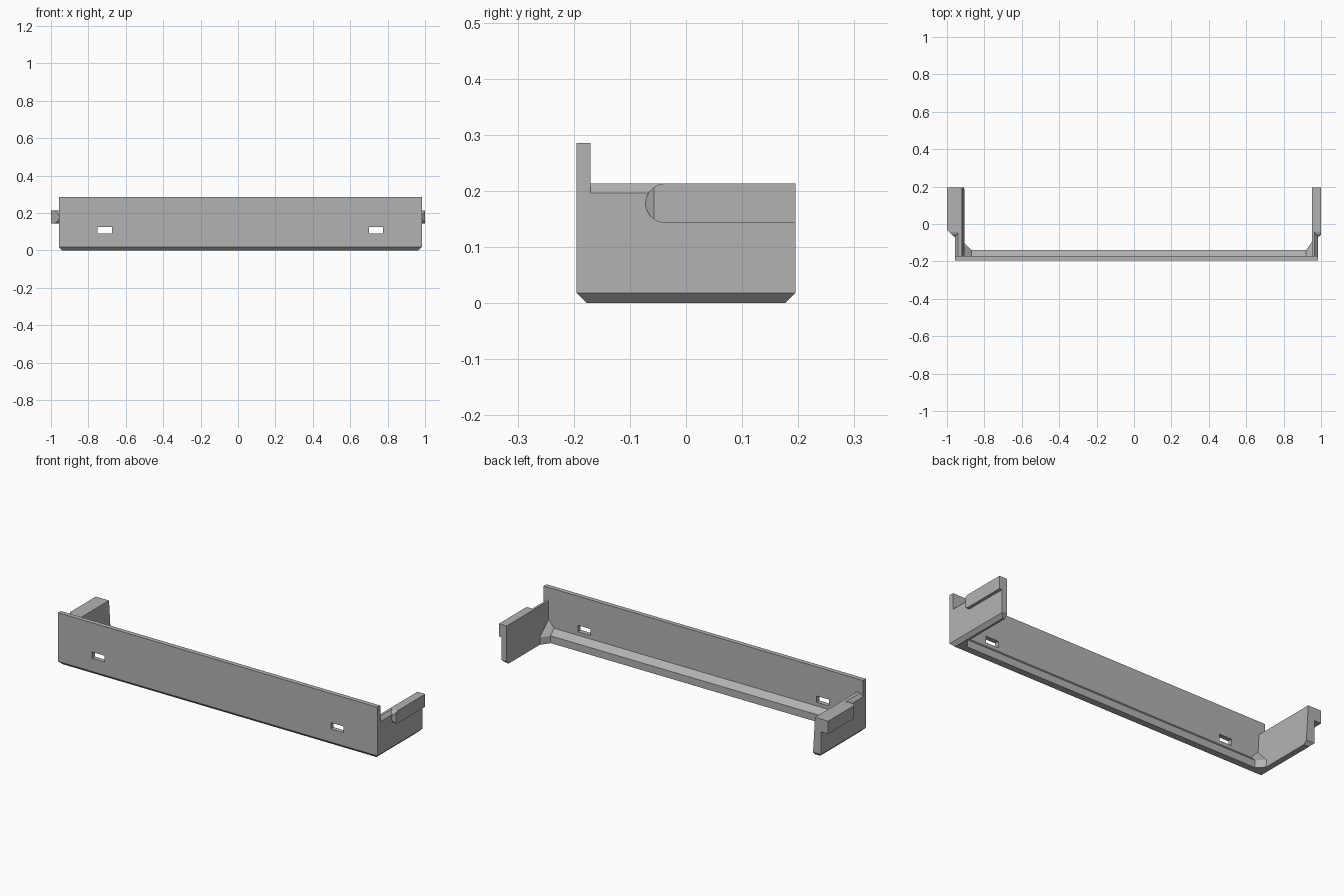
import bpy, bmesh
from mathutils import Vector

cube = bpy.data.objects.get("Cube")
if cube:
    bpy.data.objects.remove(cube, do_unlink=True)

grey = bpy.data.materials.new("plain_grey")
grey.use_nodes = True
colour = (0.45, 0.45, 0.45, 1)
grey.diffuse_color = colour
grey.node_tree.nodes["Principled BSDF"].inputs["Base Color"].default_value = colour

XL, XR = -0.957, 0.983        # outer faces of the side walls
YF, YB = -0.195, 0.195        # front and back
YP = -0.17                    # inner face of the front panel
WALL_TOP, PANEL_TOP = 0.213, 0.285
CHAMFER = 0.018


def add_object(name, bm):
    bmesh.ops.recalc_face_normals(bm, faces=bm.faces)
    mesh = bpy.data.meshes.new(name)
    bm.to_mesh(mesh)
    bm.free()
    mesh.materials.append(grey)
    obj = bpy.data.objects.new(name, mesh)
    bpy.context.collection.objects.link(obj)
    return obj


def hull(name, points):
    bm = bmesh.new()
    for p in points:
        bm.verts.new(p)
    bmesh.ops.convex_hull(bm, input=bm.verts[:])
    bmesh.ops.dissolve_limit(bm, angle_limit=0.01, verts=bm.verts[:], edges=bm.edges[:])
    return add_object(name, bm)


def box(name, x, y, z):
    return hull(name, [(a, b, c) for a in x for b in y for c in z])


def prism_x(name, profile, x0, x1):
    return hull(name, [(x, y, z) for x in (x0, x1) for y, z in profile])


def cut(target, cutter):
    cutter.hide_render = True
    mod = target.modifiers.new("cut", 'BOOLEAN')
    mod.operation = 'DIFFERENCE'
    mod.solver = 'EXACT'
    mod.object = cutter
    bpy.context.view_layer.objects.active = target
    bpy.ops.object.modifier_apply(modifier=mod.name)
    bpy.data.objects.remove(cutter, do_unlink=True)


# Body: block with a chamfered base, hollowed to a front panel and two walls
c = CHAMFER
body = hull("panel_and_walls",
            [(x, y, z) for x in (XL, XR) for y in (YF, YB) for z in (c, PANEL_TOP)]
            + [(x, y, 0) for x in (XL + c, XR - c) for y in (YF + c, YB - c)])
cut(body, box("top_cutter", (-1.2, 1.2), (YP, 0.4), (WALL_TOP, 0.5)))
# The left-hand inner wall has a slight draft
cut(body, hull("inside_cutter", [(x, y, z) for y in (YP, 0.4)
                                 for x, z in ((-0.904, -0.05), (-0.924, 0.28),
                                              (0.953, -0.05), (0.953, 0.28))]))

# Chamfer on the outer top edge of each wall
for x, s in ((XL, -1), (XR, 1)):
    cut(body, hull("edge_cutter", [(x + s * a, y, WALL_TOP + b) for y in (YP, 0.1)
                                   for a, b in ((-0.037, 0.02), (0.02, 0.02), (0.02, -0.037))]))

# Slots through the panel
for x in (-0.712, 0.738):
    cut(body, box("slot_cutter", (x - 0.038, x + 0.038), (-0.3, -0.1), (0.09, 0.125)))

# Ledge along the foot of the panel
prism_x("foot_ledge", [(YP - 0.005, 0), (YP - 0.005, 0.07), (YP, 0.07),
                       (-0.14, 0.04), (-0.14, 0)], -0.908, 0.953)

# Corner gussets where the ledge meets the walls
for name, corner, inner, back in (("right_gusset", -0.91, -0.87, -0.1),
                                  ("left_gusset", 0.955, 0.92, -0.09)):
    hull(name, [(x, y, z) for z in (0, 0.04)
                for x, y in ((corner, YP), (inner, YP), (inner, -0.14), (corner, back))]
         + [(corner, YP, 0.112), (inner, YP, 0.07)])


# Side rails: round-ended bars with a slanted front tip
def rail(name, x_wall, x_out, tip_y):
    radius = 0.035
    mid_z = WALL_TOP - radius
    bm = bmesh.new()
    bmesh.ops.create_cone(bm, cap_ends=True, segments=48, radius1=radius, radius2=radius, depth=1)
    s = 1 if x_out > 0 else -1
    inside = x_wall - s * 0.025
    for v in bm.verts:
        x = x_out if v.co.z > 0 else inside
        y = YB if v.co.y > 0.001 else v.co.y - 0.037
        z = v.co.x
        if v.co.y > 0.001:
            z = radius if v.co.x > 0 else -radius
        v.co = Vector((x, y, mid_z + z))
    bmesh.ops.remove_doubles(bm, verts=bm.verts[:], dist=0.0005)
    pts = [v.co.copy() for v in bm.verts]
    bm.free()
    obj = hull(name, pts)
    # Slanted tip, from the wall face out to tip_y on the outer face
    root_y = -0.072
    slope = (tip_y - root_y) / abs(x_out - x_wall)
    far = 0.1
    cut(obj, hull("tip_cutter", [(x, y, z) for z in (0.1, 0.3) for x, y in (
        (x_wall, root_y), (x_wall + s * far, root_y + slope * far),
        (x_wall + s * far, -0.3), (x_wall, -0.3))]))


rail("left_rail", XR, 1.0, -0.057)
rail("right_rail", XL, -1.0, -0.03)
